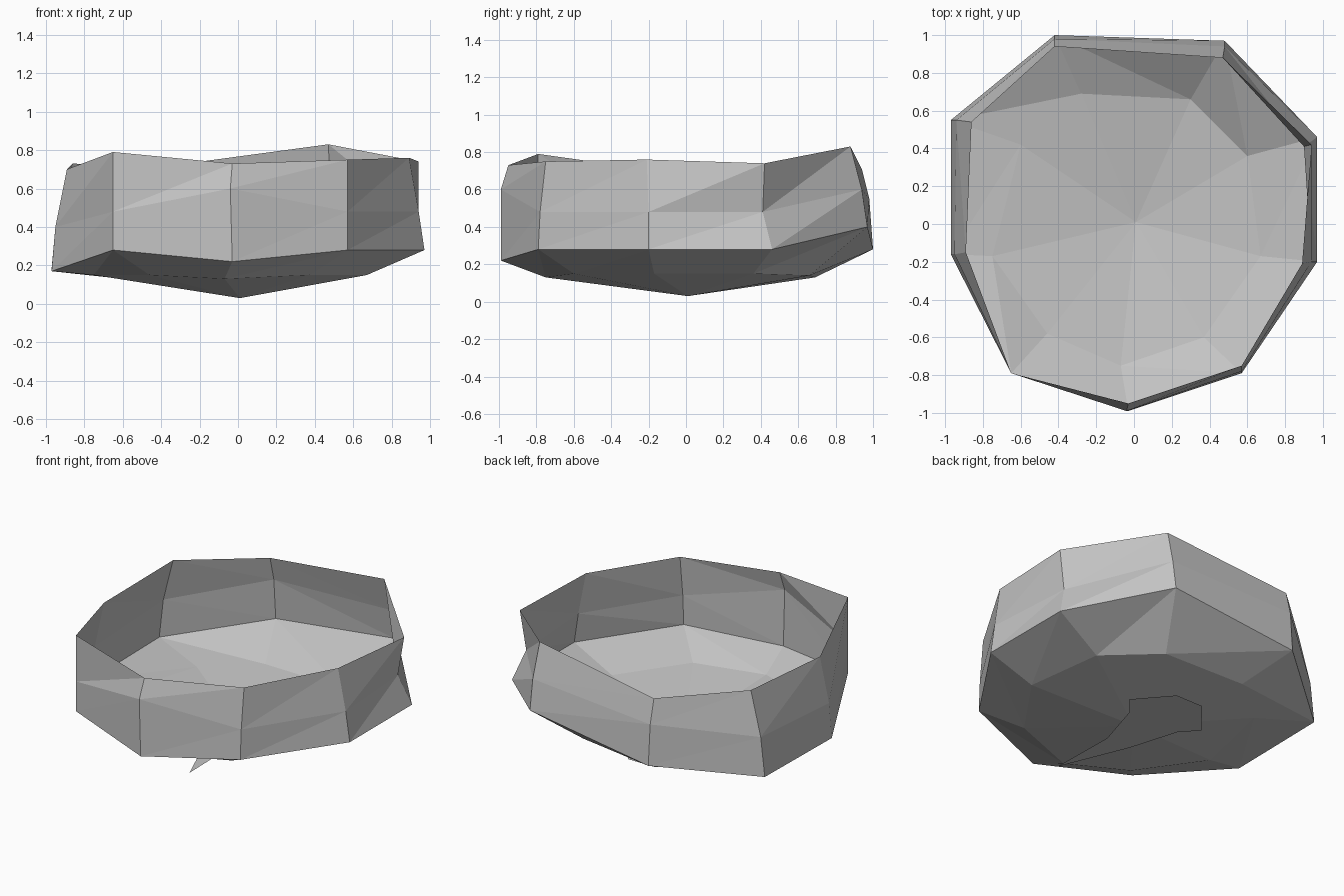
import bpy
import bmesh

default_cube = bpy.data.objects.get("Cube")
if default_cube:
    bpy.data.objects.remove(default_cube, do_unlink=True)


def make_material(name, colour):
    material = bpy.data.materials.new(name)
    material.use_nodes = True
    material.diffuse_color = colour
    shader = material.node_tree.nodes.get("Principled BSDF")
    shader.inputs["Base Color"].default_value = colour
    return material


def finish_object(name, mesh_builder, material):
    mesh = bpy.data.meshes.new(name)
    mesh_builder.to_mesh(mesh)
    mesh_builder.free()
    mesh.materials.append(material)
    part = bpy.data.objects.new(name, mesh)
    bpy.context.collection.objects.link(part)
    return part


def bridge_rings(mesh_builder, lower_ring, upper_ring):
    """Join two rings with outward facing triangles, all split the same way."""
    count = len(lower_ring)
    for index in range(count):
        following = (index + 1) % count
        low, low_next = lower_ring[index], lower_ring[following]
        high, high_next = upper_ring[index], upper_ring[following]
        mesh_builder.faces.new((low, low_next, high_next))
        mesh_builder.faces.new((low, high_next, high))


stone_grey = make_material("stone grey", (0.55, 0.55, 0.55, 1))

# Uneven nine-sided rings of the bowl, counterclockwise from the front left
floor_ring = [(-.46, -.58, .15), (-.07, -.75, .13), (.37, -.6, .15),
              (.67, -.17, .15), (.6, .36, .15), (.3, .66, .14),
              (-.28, .69, .13), (-.6, .42, .13), (-.75, -.17, .15)]
base_ring = [(-.65, -.79, .28), (-.03, -.99, .22), (.57, -.79, .28),
             (.97, -.2, .28), (.97, .46, .28), (.48, .97, .4),
             (-.42, 1, .28), (-.97, .55, .18), (-.97, -.16, .17)]
wall_ring = [(-.65, -.79, .48), (-.04, -.99, .6), (.57, -.78, .48),
             (.94, -.2, .48), (.9, .41, .48), (.48, .94, .6),
             (-.42, .98, .55), (-.94, .55, .44), (-.95, -.16, .4)]
rim_ring = [(-.65, -.79, .79), (-.03, -.95, .73), (.57, -.75, .75),
            (.89, -.21, .76), (.94, .42, .74), (.47, .88, .83),
            (-.42, .94, .71), (-.86, .54, .73), (-.89, -.15, .7)]

# Thin open bowl
bowl = bmesh.new()
rings = [[bowl.verts.new(point) for point in ring]
         for ring in (floor_ring, base_ring, wall_ring, rim_ring)]
for lower, upper in zip(rings, rings[1:]):
    bridge_rings(bowl, lower, upper)

# Shallow pointed underside, fanned from the centre
centre = bowl.verts.new((.01, .01, .03))
for index, vertex in enumerate(rings[0]):
    following = rings[0][(index + 1) % len(rings[0])]
    bowl.faces.new((centre, following, vertex))
finish_object("bowl", bowl, stone_grey)

# Flat pointed leaf lying on the ground under the bowl
leaf_outline = [(.08, -.63), (.07, -.17), (.17, .16), (.27, .28), (.08, .5),
                (-.12, .5), (-.31, .27), (-.21, .16), (-.11, -.17)]
leaf = bmesh.new()
leaf_face = leaf.faces.new([leaf.verts.new((x, y, 0)) for x, y in leaf_outline])
leaf_face.normal_flip()
bmesh.ops.triangulate(leaf, faces=[leaf_face])
finish_object("ground_leaf", leaf, stone_grey)
